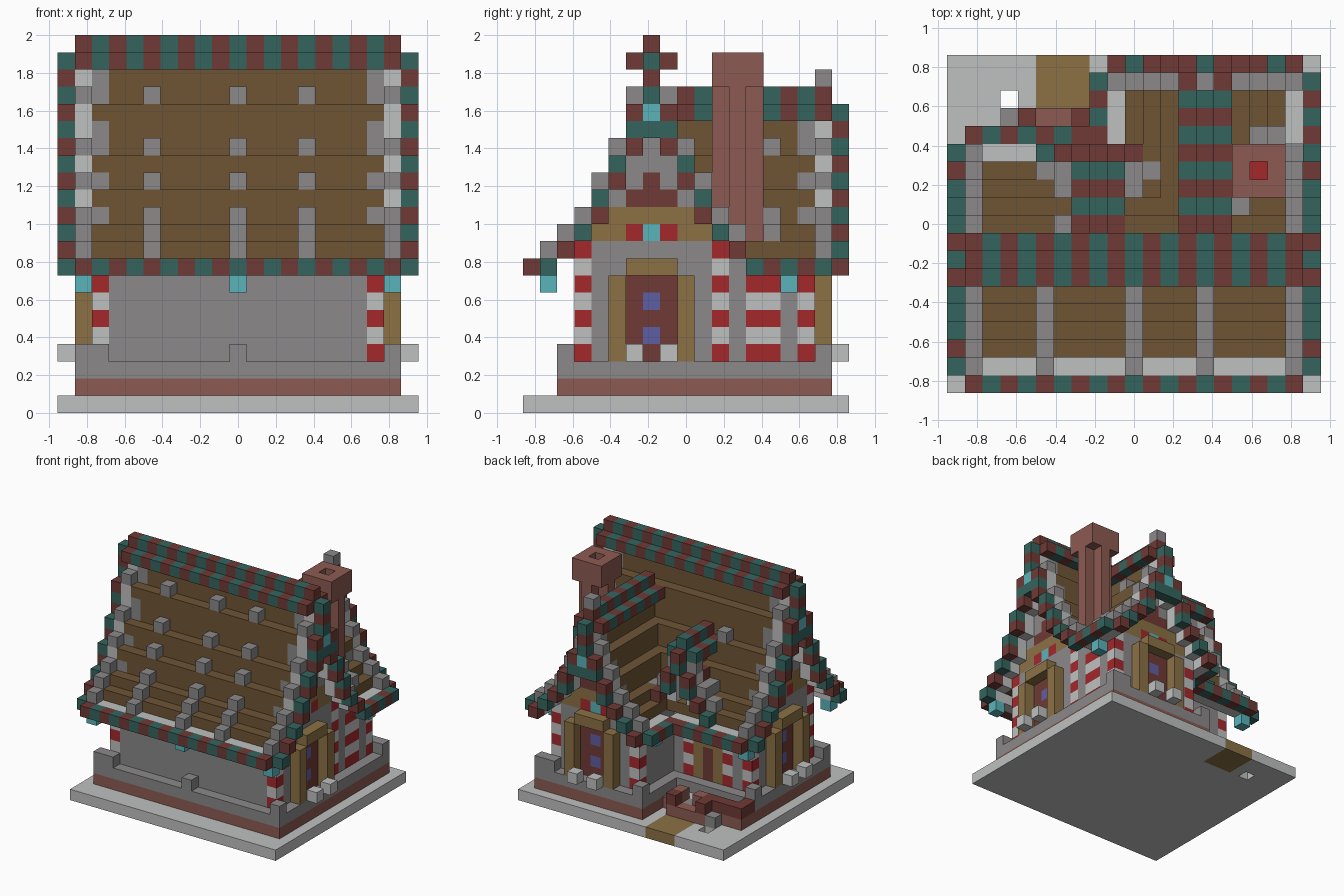
import bpy, bmesh
from mathutils import Vector

old = bpy.data.objects.get("Cube")
if old:
    bpy.data.objects.remove(old, do_unlink=True)

U = 1 / 11                      # edge of one building block
HEX = {"snow": "BEC1BF", "brick": "8C5B52", "maroon": "703A35", "teal": "35645E",
       "stone": "8B8989", "brown": "6E5535", "tan": "8C7145", "red": "A4282B",
       "cyan": "5AB4BA", "blue": "5F5FA3"}


def linear(h):
    v = [int(h[n:n + 2], 16) / 255 for n in (0, 2, 4)]
    return [c / 12.92 if c < 0.04 else ((c + 0.055) / 1.055) ** 2.4 for c in v] + [1.0]


MATS = {}
for name, code in HEX.items():
    m = bpy.data.materials.new(name)
    m.use_nodes = True
    m.diffuse_color = linear(code)
    m.node_tree.nodes["Principled BSDF"].inputs["Base Color"].default_value = linear(code)
    MATS[name] = m

cells = {}                      # block position -> (part, colour)


def put(part, col, i, j, k):
    cells[(i, j, k)] = (part, col)


def box(part, col, xs, ys, zs):
    """Fill inclusive block ranges; col may be a rule of (i, j, k)."""
    for i in range(xs[0], xs[1] + 1):
        for j in range(ys[0], ys[1] + 1):
            for k in range(zs[0], zs[1] + 1):
                put(part, col(i, j, k) if callable(col) else col, i, j, k)


def candy(i, j, k):
    return "red" if k % 2 else "snow"


def stripe(n):
    return "maroon" if n % 2 else "teal"


# Roof height by distance from the ridge; smaller roofs start further down the list
H = [20, 17, 14, 12, 10, 9, 8, 8]


def span(d, s):
    top = H[d + s]
    return range(min(H[min(d + s + 1, 7)] + 1, top), top + 1)


# Base slab with path and a small drain hole
box("base_slab", "snow", (0, 20), (0, 18), (0, 0))
box("garden_path", "tan", (5, 7), (16, 18), (0, 0))
del cells[(3, 16, 0)]

# Plinth
for k, col in ((1, "brick"), (2, "stone")):
    box("plinth", col, (1, 19), (2, 12), (k, k))
    box("plinth", col, (9, 19), (13, 17), (k, k))
for i, j in ((1, 2), (2, 2), (10, 2), (19, 2), (1, 12), (19, 17), (9, 17), (18, 17)):
    put("plinth_posts", "stone", i, j, 3)

# Porch terrace with rails and steps
box("porch", "brick", (1, 8), (13, 14), (1, 1))
box("porch", "snow", (2, 8), (13, 13), (1, 1))
box("porch_rail", "maroon", (1, 4), (14, 14), (2, 2))
put("porch_rail", "maroon", 1, 13, 2)
box("porch_steps", "brick", (4, 7), (15, 15), (1, 1))
put("porch_steps", "stone", 6, 14, 1)
for i in (4, 7):
    put("porch_rail", "maroon", i, 15, 2)
for i in (5, 7):
    put("porch_steps", "brick", i, 14, 2)
put("porch_lamp_post", "stone", 3, 15, 1)

# Long walls
box("front_wall", "stone", (2, 18), (3, 3), (3, 9))
box("back_wall", "stone", (2, 10), (11, 11), (3, 9))
box("wing_walls", "stone", (18, 18), (12, 16), (3, 8))
box("wing_walls", "stone", (10, 10), (12, 16), (3, 8))
box("wing_side_panel", candy, (18, 18), (13, 14), (3, 7))
for i in (4, 8):
    box("back_door_posts", candy, (i, i), (11, 11), (3, 7))
box("back_door", "tan", (5, 7), (11, 11), (3, 6))
box("back_door", "maroon", (6, 6), (11, 11), (3, 5))


# Main roof: snowy ends and eaves, brown slopes
def main_roof_colour(d, i):
    return "snow" if d == 6 or i in (1, 19) else "brown"


for j in range(1, 14):
    d = abs(j - 7)
    for i in range(1, 20):
        if j == 13 and i > 8:
            continue
        for k in span(d, 0):
            put("main_roof", main_roof_colour(d, i), i, j, k)
    if 0 < d and j < 7:
        for i in (5, 10, 14):
            put("roof_studs", "stone", i, j, H[d] + 1)
for i in range(1, 20):
    put("front_eave", stripe(i), i, 0, 8)
    if i < 8:
        put("back_eave", stripe(i), i, 14, 8)


# Side roofs running back from the main roof
def side_roof(part, ci, s, reach, end):
    for d in range(-reach, reach + 1):
        a = abs(d)
        for j in range(8, end + 1):
            for k in span(a, s):
                if k > H[min(abs(j - 7), 7)] or j > 13:
                    snowy = j == end or a + s == 6
                    put(part, "snow" if snowy else "brown", ci + d, j, k)
        if a:
            put(part + "_caps", "stone", ci + d, end, H[a + s] + 1)
        for k in span(a, s):
            put(part + "_trim", stripe(k + 1), ci + d, end + 1, k)
    top = H[s]
    for j in range(9, end + 1):
        for d in (-1, 0, 1):
            put(part + "_ridge", stripe(j), ci + d, j, top + (d == 0))


side_roof("wing_roof", 14, 1, 5, 17)
side_roof("dormer_roof", 8, 3 - 1, 3, 12)
for i in (8, 20):
    for j in range(14, 18):
        put("wing_eave", stripe(j + 1), i, j, 8)
put("wing_finial", "stone", 14, 17, 19)
for i, j, k in ((6, 9, 15), (16, 10, 13), (17, 14, 11), (18, 14, 10), (15, 14, 15)):
    put("roof_studs", "stone", i, j, k)

# Dormer face
box("dormer_face", "stone", (6, 10), (11, 11), (9, 11))
box("dormer_face", "maroon", (7, 9), (11, 11), (10, 12))
put("dormer_window", "blue", 8, 11, 11)
for i in (7, 9):
    put("dormer_sill", "snow", i, 12, 10)

# Main ridge
for i in range(1, 20):
    for j in (6, 7, 8):
        put("main_ridge", stripe(i), i, j, 20 + (j == 7))


# Gable ends: wall, candy posts, door, band, attic panel and lanterns
def gable(part, at, s):
    def fill(piece, col, ds, out, ks):
        for d in range(ds[0], ds[1] + 1):
            for k in range(ks[0], ks[1] + 1):
                x, y = at(d, out)
                put(part + piece, col(0, 0, k) if callable(col) else col, x, y, k)
    for d in range(-4, 5):
        fill("_wall", "stone", (d, d), 0, (3, H[abs(d) + s] - 1))
    for d in (-4, 4):
        fill("_posts", candy, (d, d), 0, (3, 9 - s))
    fill("_band", "tan", (-3, 3), 0, (10 - s, 10 - s))
    fill("_band", "tan", (-2, 2), 0, (11 - s, 11 - s))
    fill("_band", "red", (-1, 1), 0, (10 - s, 10 - s))
    fill("_lantern", "cyan", (0, 0), 0, (10 - s, 10 - s))
    fill("_attic", "maroon", (-1, 1), 0, (12 - s, 12 - s))
    fill("_attic", "maroon", (0, 0), 0, (13 - s, 13 - s))
    fill("_door", "maroon", (-1, 1), 0, (3, 7))
    for k in (4, 6):
        fill("_door_panes", "blue", (0, 0), 0, (k, k))
    for d in (-2, 2):
        fill("_door_frame", "tan", (d, d), 1, (3, 7))
    fill("_door_frame", "tan", (-1, 1), 1, (8, 8))
    for d in (-1, 1):
        fill("_door_step", "snow", (d, d), 2, (3, 3))
    fill("_lantern", "cyan", (0, 0), 2, (H[s] - 3, H[s] - 3))
    fill("_drop", "teal", (0, 0), 2, (H[s] - 4, H[s] - 4))


gable("left_gable", lambda d, o: (18 + o, 7 + d), 0)
gable("right_gable", lambda d, o: (2 - o, 7 + d), 0)
gable("wing_gable", lambda d, o: (14 + d, 16 + o), 1)

# Main gable trim and stone caps
for j in range(1, 14):
    d = abs(j - 7)
    for i, cap in ((0, 1), (20, 19)):
        for k in span(d, 0):
            put("main_trim", stripe(k), i, j, k)
        if d and not (cap == 19 and j > 12):
            put("main_caps", "stone", cap, j, H[d] + 1)

# Hanging eave lanterns
for i, j in ((1, 1), (10, 1), (19, 1), (1, 13), (19, 15), (9, 15)):
    put("eave_lanterns", "cyan", i, j, 7)

# Chimney: plus-shaped stack, wide hollow cap, ember inside
for i, j in ((16, 12), (18, 12), (17, 11), (17, 13), (17, 12)):
    box("chimney", "brick", (i, i), (j, j), (10, 18))
box("chimney", "brick", (16, 18), (11, 13), (19, 20))
for k in (19, 20):
    del cells[(17, 12, k)]
put("chimney_ember", "red", 17, 12, 18)

# Turn the blocks into one mesh per part, keeping only exposed faces
AXES = [Vector(a) * sign for a in ((1, 0, 0), (0, 1, 0), (0, 0, 1)) for sign in (1, -1)]
parts = {}
for pos, (part, col) in cells.items():
    parts.setdefault(part, []).append((pos, col))
for part, blocks in parts.items():
    bm = bmesh.new()
    cols = sorted({c for _, c in blocks})
    for pos, col in blocks:
        mid = Vector(pos) + Vector((-10, -9, 0.5))
        for n in AXES:
            if tuple(int(p + q) for p, q in zip(pos, n)) in cells:
                continue
            a = Vector((n.y, n.z, n.x)) / 2
            b = n.cross(a)
            ring = (a + b, b - a, -a - b, a - b)
            f = bm.faces.new([bm.verts.new((mid + n / 2 + r) * U) for r in ring])
            f.material_index = cols.index(col)
    bmesh.ops.remove_doubles(bm, verts=bm.verts, dist=0.001)
    mesh = bpy.data.meshes.new(part)
    bm.to_mesh(mesh)
    bm.free()
    for c in cols:
        mesh.materials.append(MATS[c])
    bpy.context.collection.objects.link(bpy.data.objects.new(part, mesh))
